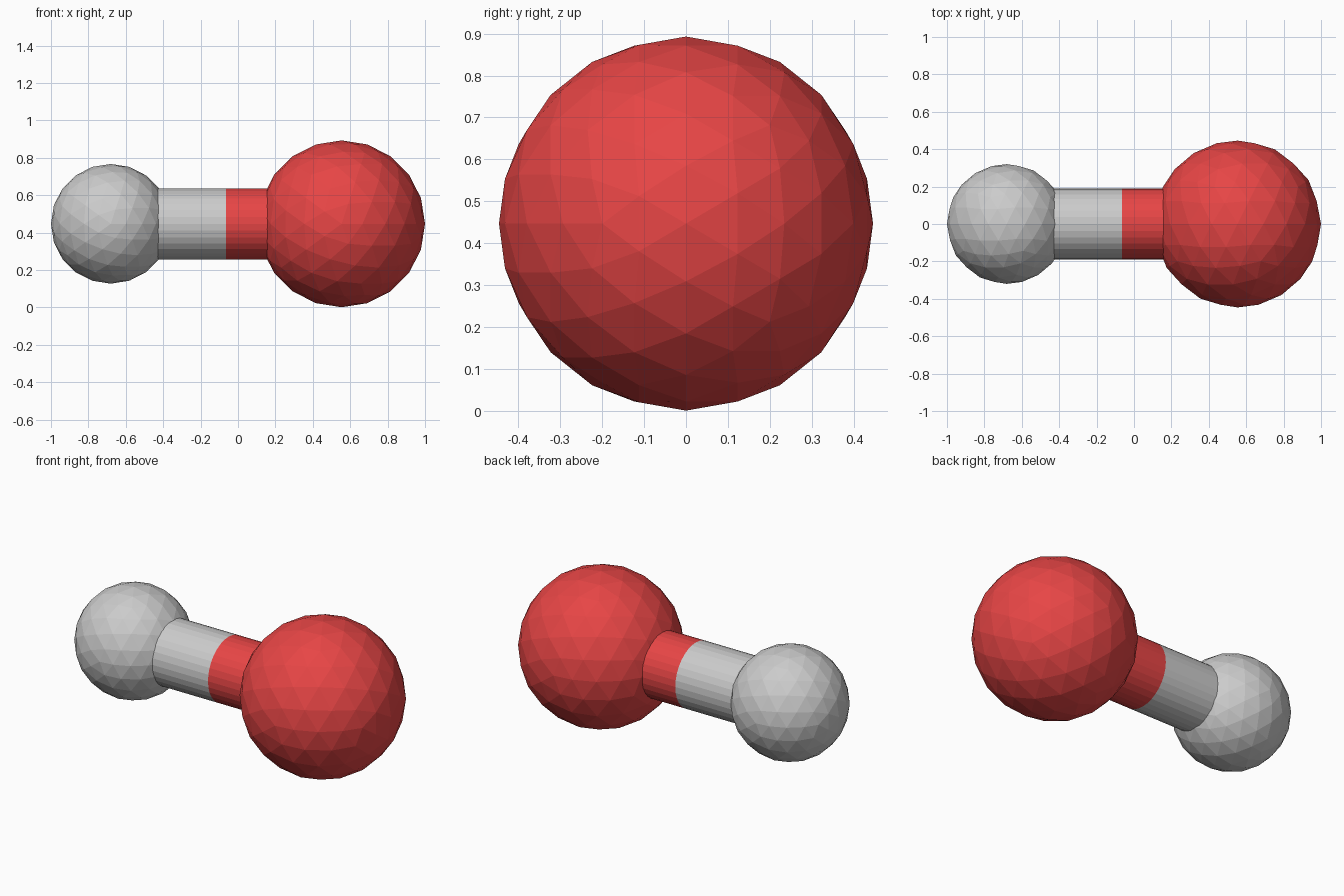
import bpy
from math import pi

if "Cube" in bpy.data.objects:
    bpy.data.objects.remove(bpy.data.objects["Cube"])

LEFT_X, RIGHT_X, Z = -0.68, 0.554, 0.447
MID_X = (LEFT_X + RIGHT_X) / 2

red = bpy.data.materials.new("red")
red.diffuse_color = (0.8, 0.06, 0.06, 1)
red.use_nodes = True
red.node_tree.nodes["Principled BSDF"].inputs["Base Color"].default_value = red.diffuse_color


def finish(name, material):
    ob = bpy.context.object
    ob.name = name
    if material:
        ob.data.materials.append(material)


def ball(name, x, radius, material=None):
    # faceted ball with its pole along the depth axis
    bpy.ops.mesh.primitive_ico_sphere_add(
        subdivisions=3, radius=radius, location=(x, 0, Z), rotation=(pi / 2, 0, 0))
    finish(name, material)


def rod(name, x0, x1, material=None):
    # faceted half of the connecting rod
    bpy.ops.mesh.primitive_cylinder_add(
        vertices=32, radius=0.19, depth=x1 - x0, end_fill_type='NOTHING',
        location=((x0 + x1) / 2, 0, Z), rotation=(0, pi / 2, 0))
    finish(name, material)


# balls
ball("small_ball", LEFT_X, 0.32)
ball("large_ball", RIGHT_X, 0.446, red)

# two-tone rod, split halfway between the ball centres
rod("grey_rod", LEFT_X, MID_X)
rod("red_rod", MID_X, RIGHT_X, red)
